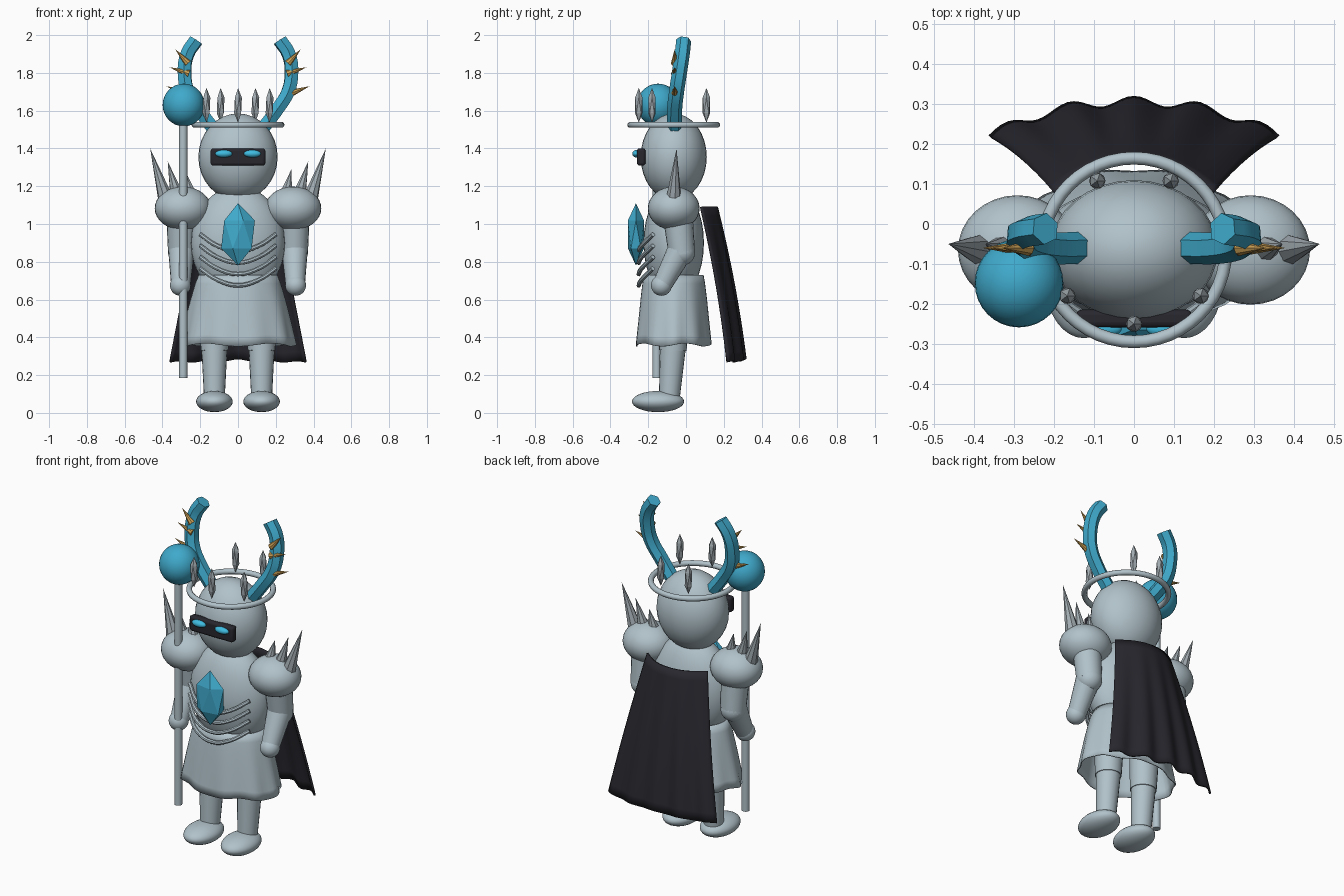
import bpy
import bmesh
from math import sin, cos, pi, radians
from mathutils import Vector

cube = bpy.data.objects.get("Cube")
if cube:
    bpy.data.objects.remove(cube)


def material(name, rgb):
    m = bpy.data.materials.new(name)
    m.use_nodes = True
    m.diffuse_color = (*rgb, 1)
    m.node_tree.nodes["Principled BSDF"].inputs["Base Color"].default_value = (*rgb, 1)
    return m


BONE = material("pale grey", (0.44, 0.54, 0.59))
STEEL = material("steel grey", (0.36, 0.41, 0.44))
BLUE = material("ice blue", (0.05, 0.40, 0.60))
GLOW = material("eye blue", (0.05, 0.50, 0.75))
DARK = material("charcoal", (0.021, 0.020, 0.027))
GOLD = material("tan", (0.60, 0.35, 0.09))
MID = -0.065  # depth of the body's centre line


def finish(name, mat, smooth=True):
    ob = bpy.context.object
    ob.name = name
    ob.data.materials.append(mat)
    if smooth:
        bpy.ops.object.shade_smooth_by_angle(angle=radians(40))
    return ob


def ball(name, mat, loc, size):
    bpy.ops.mesh.primitive_uv_sphere_add(segments=32, ring_count=16, location=loc)
    bpy.context.object.scale = size
    return finish(name, mat)


def gem(name, mat, loc, size):
    bpy.ops.mesh.primitive_ico_sphere_add(subdivisions=1, location=loc)
    bpy.context.object.scale = size
    return finish(name, mat, False)


def rod(name, mat, a, b, r1, r2, sides=20):
    a, b = Vector(a), Vector(b)
    bpy.ops.mesh.primitive_cone_add(vertices=sides, radius1=r1, radius2=r2,
                                    depth=(b - a).length, location=(a + b) / 2)
    ob = bpy.context.object
    ob.rotation_euler = (b - a).to_track_quat('Z', 'Y').to_euler()
    return finish(name, mat)


def tube(name, mat, points, radius, res=2):
    curve = bpy.data.curves.new(name, 'CURVE')
    curve.dimensions = '3D'
    curve.bevel_depth = radius
    curve.bevel_resolution = res
    curve.resolution_u = 4
    curve.use_fill_caps = True
    spline = curve.splines.new('BEZIER')
    spline.bezier_points.add(len(points) - 1)
    for bp, p in zip(spline.bezier_points, points):
        bp.co = p
        bp.handle_left_type = bp.handle_right_type = 'AUTO'
    ob = bpy.data.objects.new(name, curve)
    bpy.context.collection.objects.link(ob)
    bpy.ops.object.select_all(action='DESELECT')
    bpy.context.view_layer.objects.active = ob
    ob.select_set(True)
    bpy.ops.object.convert(target='MESH')
    return finish(name, mat)


def sheet(name, mat, func, nu, nv, thick):
    """Grid surface from func(u, v), with u and v from 0 to 1."""
    bm = bmesh.new()
    rows = [[bm.verts.new(func(i / nu, j / nv)) for i in range(nu + 1)]
            for j in range(nv + 1)]
    for low, high in zip(rows, rows[1:]):
        for i in range(nu):
            bm.faces.new((low[i], low[i + 1], high[i + 1], high[i]))
    bmesh.ops.remove_doubles(bm, verts=bm.verts, dist=0.0001)
    bmesh.ops.recalc_face_normals(bm, faces=bm.faces)
    mesh = bpy.data.meshes.new(name)
    bm.to_mesh(mesh)
    bm.free()
    ob = bpy.data.objects.new(name, mesh)
    bpy.context.collection.objects.link(ob)
    bpy.ops.object.select_all(action='DESELECT')
    bpy.context.view_layer.objects.active = ob
    ob.select_set(True)
    solid = ob.modifiers.new("thickness", 'SOLIDIFY')
    solid.thickness = thick
    solid.offset = 0
    return finish(name, mat)


# Head, visor and eyes
ball("head", BONE, (0, MID, 1.355), (0.21, 0.175, 0.23))
bpy.ops.mesh.primitive_cube_add(size=1, location=(0, -0.237, 1.355))
visor = bpy.context.object
visor.scale = (0.29, 0.045, 0.092)
bpy.ops.object.transform_apply(location=False, rotation=False, scale=True)
bevel = visor.modifiers.new("rounding", 'BEVEL')
bevel.width = 0.014
bevel.segments = 3
finish("visor", DARK)

# Body
ball("torso", BONE, (0, MID, 0.90), (0.25, 0.16, 0.30))


def skirt_point(u, v):
    a = -pi / 2 + 2 * pi * u
    fold = 1 + 0.025 * v * cos(10 * a)
    flare = v ** 0.8
    return ((0.205 + 0.095 * flare) * fold * cos(a),
            MID + (0.155 + 0.045 * flare) * fold * sin(a),
            0.73 - 0.37 * v + 0.008 * v * sin(5 * a))


sheet("skirt", BONE, skirt_point, 60, 8, 0.006)

# Chest gem and ribs
gem("chest_gem", BLUE, (0, -0.265, 0.945), (0.1, 0.05, 0.165))
for i in range(4):
    z = 0.945 - 0.06 * i
    path = [(x, y, z - drop) for x, y, drop in
            ((-0.2, -0.175, 0), (-0.11, -0.235, 0.06), (0, -0.25, 0.09),
             (0.11, -0.235, 0.06), (0.2, -0.175, 0))]
    tube("rib", BONE, path, 0.012)

# Crown
bpy.ops.mesh.primitive_torus_add(location=(0, MID, 1.525), major_segments=48,
                                 minor_segments=10, major_radius=0.23, minor_radius=0.016)
finish("crown_ring", BONE)
for x, y in ((0, -0.25), (0.167, -0.18), (-0.167, -0.18), (0.092, 0.108), (-0.092, 0.108)):
    gem("crown_spike", STEEL, (x, y, 1.628), (0.023, 0.023, 0.092))

# Paired parts
for s, side in ((1, "left"), (-1, "right")):
    ball(side + "_eye", GLOW, (s * 0.076, -0.262, 1.372), (0.045, 0.022, 0.02))
    # Legs
    x = s * 0.125
    rod(side + "_thigh", BONE, (x, -0.06, 0.62), (x, -0.07, 0.33), 0.085, 0.073)
    rod(side + "_shin", BONE, (x, -0.068, 0.37), (x, -0.088, 0.08), 0.07, 0.055)
    ball(side + "_foot", BONE, (x, -0.148, 0.06), (0.097, 0.138, 0.056))
    # Arms
    ball(side + "_shoulder", BONE, (s * 0.292, MID, 1.083), (0.149, 0.137, 0.115))
    rod(side + "_upper_arm", BONE, (s * 0.3, -0.045, 1.06), (s * 0.3, -0.022, 0.84), 0.08, 0.07)
    ball(side + "_elbow", BONE, (s * 0.3, -0.022, 0.85), (0.07, 0.07, 0.07))
    rod(side + "_forearm", BONE, (s * 0.3, -0.025, 0.87), (s * 0.303, -0.122, 0.685), 0.07, 0.052)
    ball(side + "_hand", BONE, (s * 0.305, -0.13, 0.675), (0.055, 0.055, 0.055))
    # Shoulder spikes
    for base, tip, top in ((0.385, 0.465, 1.4), (0.32, 0.372, 1.33), (0.25, 0.283, 1.29)):
        rod(side + "_shoulder_spike", STEEL, (s * base, MID, 1.14),
            (s * tip, -0.05, top), 0.04, 0, 8)
    # Horns and their thorns
    path = [(s * px, py, pz) for px, py, pz in
            ((0.135, -0.06, 1.51), (0.21, -0.06, 1.61), (0.265, -0.05, 1.7),
             (0.283, -0.035, 1.8), (0.268, -0.02, 1.9), (0.222, -0.012, 1.972))]
    tube(side + "_horn", BLUE, path, 0.04, 1)
    for base, low, tip, high in ((0.265, 1.85, 0.332, 1.925), (0.26, 1.795, 0.362, 1.83),
                                 (0.275, 1.69, 0.38, 1.73)):
        rod(side + "_horn_thorn", GOLD, (s * base, -0.06, low), (s * tip, -0.06, high), 0.02, 0, 8)

# Staff
rod("staff_shaft", BONE, (-0.29, -0.155, 0.185), (-0.29, -0.155, 1.56), 0.022, 0.022)
ball("staff_orb", BLUE, (-0.288, -0.148, 1.63), (0.111, 0.111, 0.113))


# Cape, hanging in shallow folds
def cape_point(u, v):
    t = 2 * u - 1
    fold = 0.012 * v * sin(9 * pi * u)
    back = 0.163 + 0.19 * v - 0.05 * v * v
    return (t * (0.2 + 0.16 * v),
            back - 0.085 * abs(t) ** 2.2 + fold,
            1.09 - 0.81 * v - 0.012 * v * abs(t) + 0.4 * fold)


sheet("cape", DARK, cape_point, 48, 16, 0.012)
